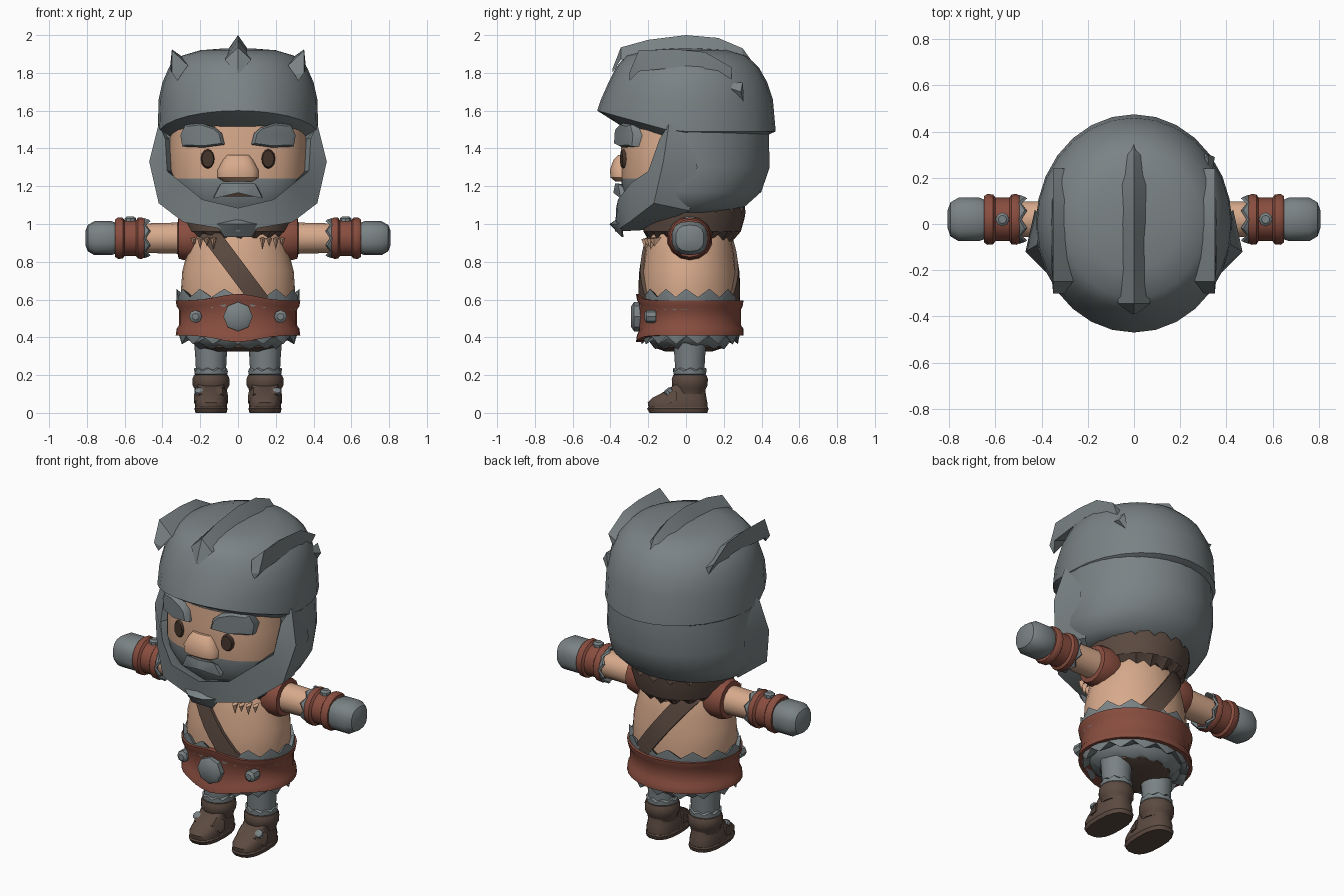
import bpy, bmesh, math
from mathutils import Matrix, Vector

if "Cube" in bpy.data.objects:
    bpy.data.objects.remove(bpy.data.objects["Cube"])


def material(name, rgb):
    m = bpy.data.materials.new(name)
    m.diffuse_color = (*rgb, 1)
    m.use_nodes = True
    m.node_tree.nodes["Principled BSDF"].inputs["Base Color"].default_value = m.diffuse_color
    return m


GREY = material("grey", (0.195, 0.225, 0.235))
SKIN = material("skin", (0.68, 0.40, 0.26))
RED = material("red_leather", (0.25, 0.075, 0.05))
BROWN = material("brown_leather", (0.105, 0.068, 0.052))
EYE = material("dark_brown", (0.06, 0.035, 0.025))


def emit(name, bm, mats, mirror=False, rule=None, angle=38):
    """Turn a bmesh into one object, or a left and right pair."""
    for s in ((1, -1) if mirror else (1,)):
        b = bm.copy()
        b.transform(Matrix.Diagonal((s, 1, 1, 1)))
        bmesh.ops.recalc_face_normals(b, faces=b.faces)
        for e in b.edges:
            e.smooth = len(e.link_faces) == 2 and e.calc_face_angle(0) < math.radians(angle)
        for f in b.faces:
            f.smooth = True
            if rule:
                f.material_index = rule(f.calc_center_median())
        me = bpy.data.meshes.new(name)
        b.to_mesh(me)
        b.free()
        for m in (mats if isinstance(mats, tuple) else (mats,)):
            me.materials.append(m)
        side = ("_left" if s > 0 else "_right") if mirror else ""
        bpy.context.collection.objects.link(bpy.data.objects.new(name + side, me))
    bm.free()


def bridge(bm, rows):
    """Skin closed rows of points and cap both ends."""
    vs = [[bm.verts.new(p) for p in r] for r in rows]
    n = len(vs[0])
    for a, b in zip(vs, vs[1:]):
        for i in range(n):
            bm.faces.new((a[i], a[(i + 1) % n], b[(i + 1) % n], b[i]))
    bm.faces.new(vs[0])
    bm.faces.new(vs[-1])


def loft(name, rings, mat, n=24, power=2, arc=None, warp=None, mtx=None, **kw):
    """Rings are (z, half width, front depth, back depth, zigzag height)."""
    bm, rows = bmesh.new(), []
    for z, rx, yf, yb, *zig in rings:
        row = []
        for i in range(n):
            a = 2 * math.pi * i / n
            if arc:
                a = math.radians(arc[0] + (arc[1] - arc[0]) * i / (n - 1))
            c, s = math.cos(a), math.sin(a)
            x = math.copysign(abs(c) ** (2 / power), c) * rx
            y = math.copysign(abs(s) ** (2 / power), s) * (yf if s < 0 else yb)
            h = z + (zig[0] * (-1) ** i if zig else 0)
            p = Vector((x, y, h))
            row.append(warp(p) if warp else p)
        rows.append(row)
    bridge(bm, rows)
    if mtx:
        bm.transform(mtx)
    emit(name, bm, mat, **kw)


def turned(name, profile, mat, mtx, n=14, **kw):
    """Round part from (position, radius[, zigzag]) pairs."""
    loft(name, [(p[0], p[1], p[1], p[1], *p[2:]) for p in profile], mat, n, mtx=mtx, **kw)


def hull(name, pts, mat, **kw):
    bm = bmesh.new()
    for p in pts:
        bm.verts.new(p)
    r = bmesh.ops.convex_hull(bm, input=bm.verts)
    bmesh.ops.delete(bm, geom=list({g for g in r["geom_interior"] if isinstance(g, bmesh.types.BMVert)}), context='VERTS')
    emit(name, bm, mat, **kw)


def plate(name, pts, y0, y1, bend, mat, bevel=0):
    """Outline in x and z, given depth and curved around the face."""
    bm = bmesh.new()
    cx, cz = (sum(p[k] for p in pts) / len(pts) for k in (0, 1))
    rows = []
    for y, k in ((y0, 1 - bevel), (y0 + 0.02 * bool(bevel), 1), (y1, 1)):
        if not bevel and rows and y == y0:
            continue
        rows.append([(cx + (x - cx) * k, y + bend * x * x, cz + (z - cz) * k) for x, z in pts])
    bridge(bm, rows)
    emit(name, bm, mat, mirror=True)


def ridge(name, stations, x, lean, mat, **kw):
    """Triangular hair ridge from (y, base z, top z, half width)."""
    bm = bmesh.new()
    bridge(bm, [[(x - w, y, zb), (x + lean, y, zt), (x + w, y, zb - lean * 0.8)] for y, zb, zt, w in stations])
    emit(name, bm, mat, angle=25, **kw)


T, ALONG_X = Matrix.Translation, Matrix.Rotation(math.pi / 2, 4, 'Y')
ALONG_Y = Matrix.Rotation(math.pi / 2, 4, 'X')

# Head: face with grey stubble below the cheeks
loft("head", [(1.03, .22, .26, .2), (1.1, .31, .31, .25), (1.17, .35, .335, .3), (1.24, .37, .345, .3),
              (1.4, .37, .345, .3), (1.6, .36, .33, .3)],
     (SKIN, GREY), 32, 2.6, rule=lambda c: int(c.z < 1.24))


# Hair cap: brim high in front and lower at the sides
def brim(p):
    if p.z < 1.61 and p.y > -.47:
        p.z -= .11 * min(1, max(0, (p.y + .47) / .4))
    return p


loft("hair_cap", [(1.55, .36, .33, .36), (1.60, .425, .47, .475), (1.66, .42, .45, .46), (1.75, .40, .41, .43),
                  (1.83, .365, .37, .385), (1.89, .30, .32, .32), (1.92, .2, .2, .22), (1.93, .07, .07, .07)],
     GREY, 28, warp=brim)
loft("hair_back", [(1.06, .30, .3, .24), (1.09, .37, .36, .31), (1.17, .415, .4, .40), (1.30, .425, .41, .445),
                   (1.46, .42, .42, .44), (1.56, .42, .42, .44)], GREY, 22, arc=(-15, 195))

# Hair ridges
ridge("hair_crest", [(-.39, 1.80, 1.82, .01), (-.345, 1.87, 1.935, .07), (-.2, 1.89, 1.975, .07), (0, 1.9, 2.0, .07),
                     (.17, 1.9, 1.985, .07), (.3, 1.85, 1.93, .065), (.43, 1.71, 1.75, .015)], 0, 0, GREY)
ridge("hair_side_ridge", [(-.30, 1.79, 1.80, .01), (-.25, 1.84, 1.92, .045), (-.05, 1.86, 1.925, .05),
                          (.1, 1.85, 1.91, .045), (.24, 1.80, 1.83, .01)], .31, .04, GREY, mirror=True)
hull("hair_tuft", [(.33, .17, 1.74), (.32, .30, 1.75), (.30, .31, 1.63), (.35, .29, 1.70), (.28, .25, 1.7)], GREY)

# Beard: rim around the lower face, from temple to temple
half = [[(.35, -.08, 1.46), (.385, -.14, 1.45), (.42, -.09, 1.53), (.40, .04, 1.5)],
        [(.35, -.14, 1.28), (.375, -.20, 1.28), (.47, -.12, 1.33), (.43, .06, 1.3)],
        [(.29, -.22, 1.18), (.30, -.29, 1.22), (.42, -.17, 1.11), (.36, .02, 1.07)],
        [(.18, -.29, 1.11), (.19, -.36, 1.13), (.29, -.30, 1.01), (.26, -.08, 1.03)],
        [(0, -.31, 1.07), (0, -.37, 1.085), (0, -.375, .96), (0, -.18, .97)]]
bm = bmesh.new()
bridge(bm, half + [[(-x, y, z) for x, y, z in r] for r in half[-2::-1]])
emit("beard", bm, GREY, angle=30)
hull("chin_tuft", [(0, -.36, 1.03), (.12, -.34, 1.0), (-.12, -.34, 1.0), (.05, -.40, 1.0), (-.05, -.40, 1.0),
                   (.07, -.34, .93), (-.07, -.34, .93), (0, -.33, .93), (0, -.405, 1.0)], GREY)
hull("moustache", [(0, -.375, 1.215), (0, -.385, 1.165), (.09, -.36, 1.215), (.13, -.345, 1.135),
                   (.07, -.37, 1.165), (0, -.3, 1.2), (.12, -.3, 1.17)], GREY, mirror=True)
hull("mouth", [(-.1, -.345, 1.145), (.1, -.345, 1.145), (0, -.352, 1.165), (0, -.352, 1.145), (0, -.33, 1.15)], EYE)

# Face features
plate("brow", [(.07, 1.42), (.085, 1.48), (.12, 1.51), (.2, 1.535), (.28, 1.525), (.305, 1.47), (.295, 1.41),
               (.18, 1.405)], -.385, -.29, .9, GREY, .15)
plate("eye", [(.16 + .038 * math.cos(k * math.pi / 6), 1.345 + .055 * math.sin(k * math.pi / 6)) for k in range(12)],
      -.358, -.32, .6, EYE, .2)
loft("nose", [(1.225, .075, .04, .04), (1.245, .11, .065, .05), (1.285, .11, .07, .05), (1.34, .08, .05, .04),
              (1.365, .06, .025, .03)], SKIN, 14, 2.6, mtx=T((0, -.335, 0)))

# Torso
TORSO = [(.55, .29, .23, .27), (.65, .302, .235, .27), (.75, .295, .23, .265), (.85, .27, .215, .25),
         (.95, .245, .2, .235), (1.04, .18, .16, .19)]
loft("torso", TORSO, SKIN, 28)
hull_y = lambda z, k: next(a[k] + (b[k] - a[k]) * (z - a[0]) / (b[0] - a[0])
                           for a, b in zip(TORSO, TORSO[1:]) if a[0] <= z <= b[0])

# Shoulder strap crossing chest and back
for side, k in ((-1, 2), (1, 3)):
    bm, rows = bmesh.new(), []
    for i in range(9):
        z = .58 + i * .055
        x = -.15 + (.95 - z) * .75
        pts = []
        for off in (.018, -.03):
            row = []
            for dx in (-.06, 0, .06):
                q = max(0, 1 - ((x + dx) / hull_y(z, 1)) ** 2) ** .5
                row.append((x + dx, side * (hull_y(z, k) * q + off), z))
            pts += row if off > 0 else row[::-1]
        rows.append(pts)
    bridge(bm, rows)
    emit("strap_front" if side < 0 else "strap_back", bm, BROWN)

# Fur collar and tooth necklace
loft("fur_collar", [(.92, .22, .19, .24, .018), (.96, .27, .225, .29), (1.03, .29, .22, .31), (1.085, .30, .2, .315, .025),
                    (1.06, .2, .12, .2)], BROWN, 36)
for i, x in enumerate((.13, .165, .2, .235)):
    y, tip = -.235 + x * x * 1.2, .865 + .015 * (i % 2)
    hull("tooth_%d" % i, [(x - .016, y, .925), (x + .016, y, .925), (x, y - .022, .92), (x, y + .04, .93),
                          (x, y, tip)], SKIN, mirror=True)


# Belt, widened at the buckle, over a fur skirt
def buckle_bulge(p):
    if p.y < 0:
        p.z += (.035 if p.z > .51 else -.035) * math.exp(-(p.x / .14) ** 2)
    return p


loft("fur_waist", [(.5, .29, .24, .27), (.57, .325, .25, .285), (.635, .325, .245, .285, .022), (.6, .27, .2, .24)],
     GREY, 28)
loft("belt", [(.41, .30, .23, .27), (.41, .33, .265, .305), (.445, .325, .26, .305), (.465, .312, .25, .29),
              (.545, .312, .25, .29), (.565, .325, .26, .30), (.595, .33, .265, .305), (.595, .3, .23, .27)],
     RED, 32, warp=buckle_bulge)
loft("fur_skirt", [(.46, .30, .24, .28), (.42, .315, .245, .285), (.385, .305, .235, .275, .022), (.40, .26, .2, .24)],
     GREY, 28)
loft("lower_skirt", [(.43, .28, .22, .26), (.385, .26, .20, .24), (.35, .21, .17, .21, .012), (.345, .19, .15, .19)],
     GREY, 24)
loft("skirt_lining", [(.4, .22, .18, .2), (.345, .20, .165, .2), (.325, .13, .11, .14)], BROWN, 20)
turned("buckle", [(-.02, .078), (.02, .078), (.035, .055)], GREY, T((0, -.255, .51)) @ ALONG_Y, 8)
turned("belt_stud", [(-.03, .034), (.02, .034), (.032, .018)], GREY, T((.225, -.188, .51)) @ ALONG_Y, 8, mirror=True)

# Arms reach straight out to the sides
ARM = T((0, .02, .925)) @ ALONG_X
turned("arm", [(.18, .088), (.34, .082), (.50, .078)], SKIN, ARM, mirror=True)
turned("armhole_band", [(.20, .115), (.225, .122), (.29, .115), (.315, .108), (.32, .08)], RED, ARM, mirror=True)
turned("fur_cuff", [(.51, .075), (.475, .098, .012), (.485, .106, .012), (.53, .09)], GREY, ARM, 16, mirror=True)
turned("bracer", [(.495, .08), (.495, .103), (.51, .11), (.53, .108), (.54, .094), (.60, .094), (.61, .108),
                  (.635, .11), (.65, .1), (.65, .08)], RED, ARM, 16, mirror=True)
turned("bracer_stud", [(0, .03), (.105, .03), (.115, .018)], GREY, T((.57, .02, .925)), 8, mirror=True)
loft("hand", [(.63, .075, .08, .08), (.67, .09, .096, .096), (.76, .09, .096, .096), (.795, .07, .075, .075),
              (.807, .04, .04, .04)], GREY, 14, 2.6, mtx=ARM, mirror=True)

# Legs and boots
LEG = T((.143, .02, 0))
turned("leg", [(.18, .078), (.28, .082), (.38, .09)], GREY, LEG, mirror=True)
turned("leg_fur", [(.19, .07), (.205, .088), (.228, .089, .008), (.24, .07)], GREY, LEG, 18, mirror=True)
turned("boot_cuff", [(.10, .08), (.13, .088), (.145, .097), (.18, .098), (.20, .09), (.205, .07)], BROWN, LEG, mirror=True)
FOOT = T((.143, -.04, 0))
loft("boot_sole", [(0, .082, .155, .155), (.022, .088, .168, .162), (.03, .084, .162, .158)], BROWN, 18, 2.6,
     mtx=FOOT, mirror=True)
loft("boot", [(.025, .083, .16, .155), (.055, .085, .165, .155), (.08, .08, .14, .15), (.11, .075, .08, .145),
              (.15, .07, .02, .14)], BROWN, 18, 2.6, mtx=FOOT, mirror=True)
hull("boot_strap", [(.143 + sx * w, y, z) for sx in (-1, 1) for w, y, z in
                    ((.06, -.13, .10), (.06, -.08, .135), (.091, -.09, .05), (.091, -.05, .06), (.088, -.05, .11))],
     BROWN, mirror=True)
turned("boot_stud", [(0, .024), (.02, .024), (.028, .012)], GREY,
       T((.205, -.085, .105)) @ Matrix.Rotation(.7, 4, 'X'), 8, mirror=True)
